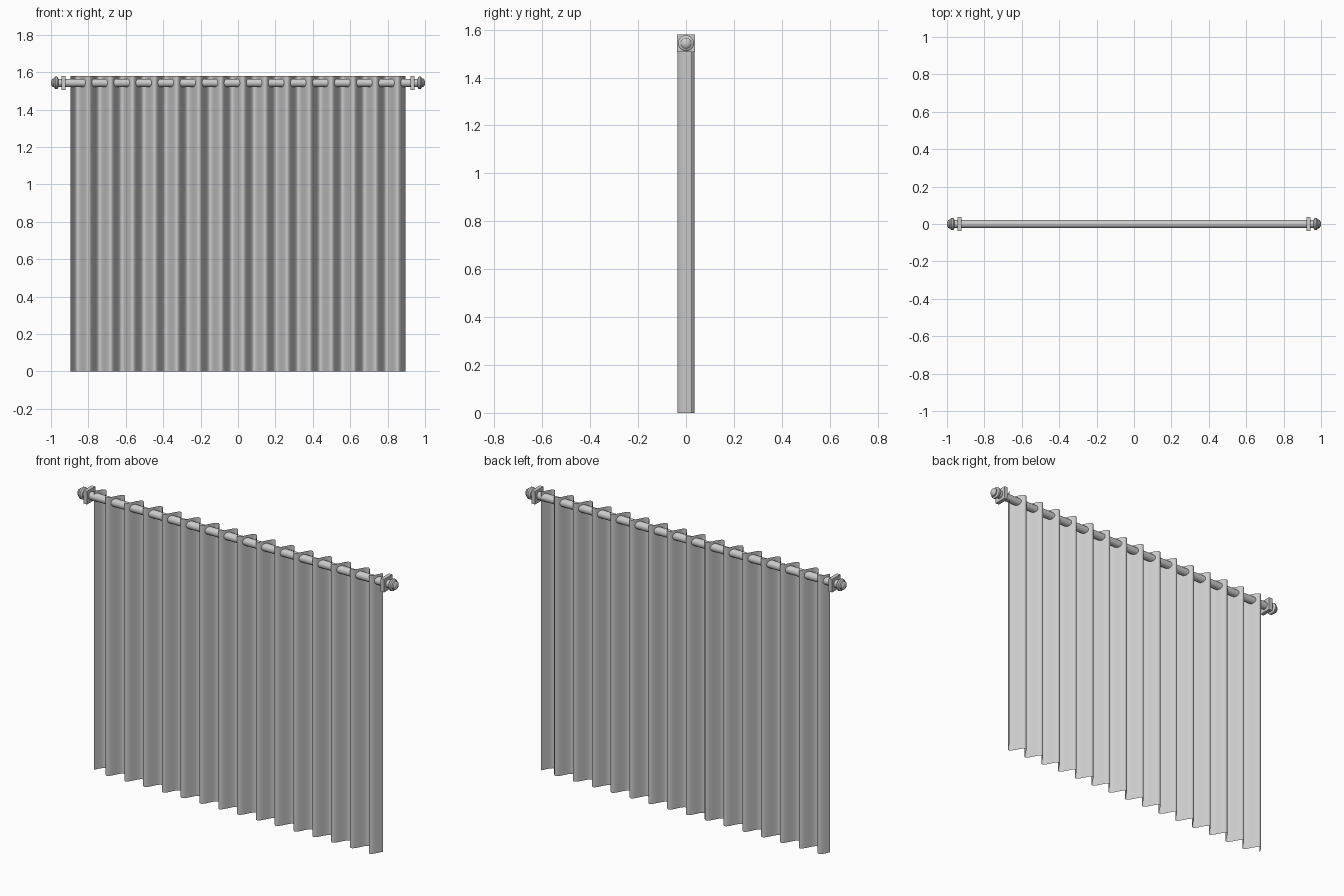
import bpy, math

if "Cube" in bpy.data.objects:
    bpy.data.objects.remove(bpy.data.objects["Cube"])

ROD_Z = 1.543      # rod axis height
TOP = 1.58         # curtain height
HALF_W = 0.895     # half curtain width
AMP = 0.036        # fold depth
PERIOD = 0.118     # fold spacing
PEAK_X = -0.858    # first fold that passes behind the rod


def make_object(name, verts, faces, angle=None):
    mesh = bpy.data.meshes.new(name)
    mesh.from_pydata(verts, [], faces)
    obj = bpy.data.objects.new(name, mesh)
    bpy.context.collection.objects.link(obj)
    if angle is not None:
        bpy.ops.object.select_all(action='DESELECT')
        obj.select_set(True)
        bpy.context.view_layer.objects.active = obj
        bpy.ops.object.shade_smooth_by_angle(angle=math.radians(angle))
    return obj


def lathe_x(name, profile, sides=32):
    """Revolve (x, radius) points about the rod axis, capping both ends."""
    verts, faces = [], []
    for x, r in profile:
        for i in range(sides):
            a = 2 * math.pi * i / sides
            verts.append((x, r * math.cos(a), ROD_Z + r * math.sin(a)))
    flip = profile[-1][0] < profile[0][0]
    for k in range(len(profile) - 1):
        for i in range(sides):
            j = (i + 1) % sides
            f = (k * sides + i, (k + 1) * sides + i, (k + 1) * sides + j, k * sides + j)
            faces.append(f if flip else f[::-1])
    first = list(range(sides))
    last = [(len(profile) - 1) * sides + i for i in range(sides)]
    faces.append(first if flip else first[::-1])
    faces.append(last[::-1] if flip else last)
    return make_object(name, verts, faces, 35)


# Curtain: one pleated sheet weaving in front of and behind the rod
n = 360
verts, faces = [], []
for i in range(n + 1):
    x = -HALF_W + 2 * HALF_W * i / n
    y = AMP * math.cos(2 * math.pi * (x - PEAK_X) / PERIOD)
    verts += [(x, y, 0), (x, y, TOP)]
for i in range(n):
    faces.append((2 * i, 2 * i + 2, 2 * i + 3, 2 * i + 1))
make_object("curtain", verts, faces, 60)

# Rod
lathe_x("rod", [(-0.96, 0.022), (0.96, 0.022)])

# Turned finials and square brackets at both ends
finial = [(0.945, 0.016), (0.950, 0.022), (0.960, 0.022), (0.963, 0.028),
          (0.968, 0.033), (0.977, 0.033), (0.981, 0.029), (0.983, 0.023),
          (0.990, 0.023), (0.995, 0.019), (0.998, 0.012), (1.0, 0.006)]
for side, s in (("left", -1), ("right", 1)):
    lathe_x(side + "_finial", [(s * x, r) for x, r in finial])
    bpy.ops.mesh.primitive_cube_add(size=1, location=(s * 0.932, 0, ROD_Z))
    plate = bpy.context.object
    plate.name = side + "_bracket"
    plate.scale = (0.022, 0.074, 0.074)
